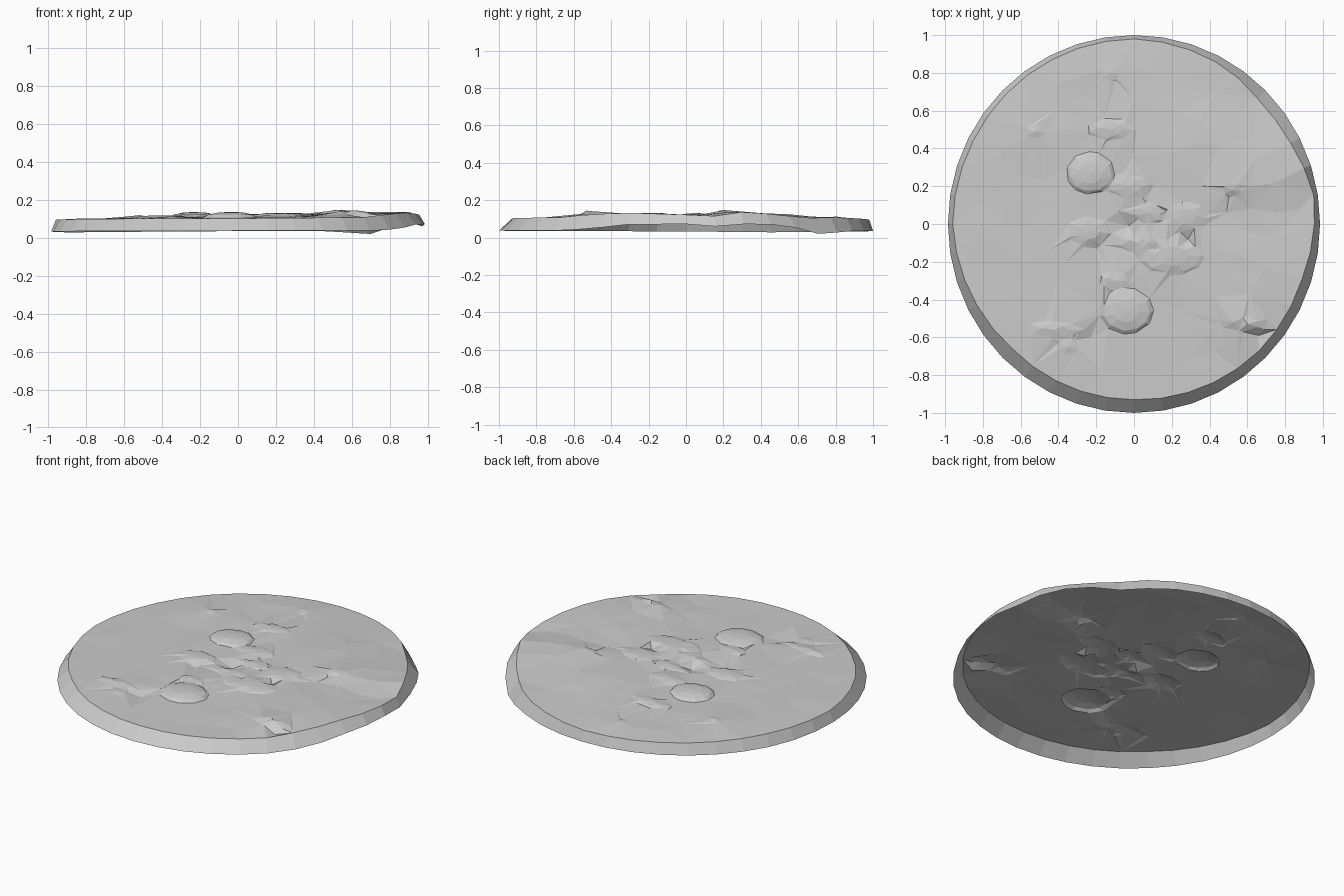
import bpy, math, random
from mathutils import Vector, noise
from mathutils.geometry import delaunay_2d_cdt

if "Cube" in bpy.data.objects:
    bpy.data.objects.remove(bpy.data.objects["Cube"])

random.seed(7)
N = 40

# rim profile by angle: degrees, lower z, skirt inset, upper z
RIM = [(0, .072, .03, .122), (8, .058, .02, .112), (16, .072, .035, .138), (30, .07, .06, .125),
       (42, .035, .06, .105), (48, .005, .06, .105), (56, .035, .04, .108), (90, .035, .02, .095),
       (155, .028, .03, .095), (180, .033, .025, .095), (225, .035, .07, .1), (270, .037, .07, .102),
       (315, .037, .05, .108), (328, .045, .05, .125), (342, .07, .05, .132), (360, .072, .03, .122)]

# broad ground levels: x, y, z
LEVELS = [(-.8, 0, .102), (-.6, .5, .107), (-.6, -.5, .105), (-.3, .8, .103), (-.3, -.85, .103),
          (0, .9, .105), (.1, .6, .115), (.35, .4, .13), (.55, .25, .145), (.85, .25, .143),
          (.5, .07, .117), (.85, .06, .113), (.6, -.2, .13), (.85, -.3, .138), (.6, -.48, .135),
          (.5, -.64, .105), (.2, -.75, .105), (.6, .6, .115), (-.25, 0, .112), (0, 0, .11),
          (.2, -.1, .118), (.15, -.4, .108), (.8, .45, .128)]

# half-buried boulders and broken ground: x, y, rx, ry, height
ROCKS = [(-.23, .27, .125, .11, .026), (-.04, -.46, .14, .12, .028), (.2, -.17, .17, .1, .014),
         (-.12, .5, .13, .06, .013), (-.24, -.04, .12, .08, .012), (.27, .04, .12, .08, .012),
         (-.1, -.3, .08, .06, .014), (-.42, -.56, .15, .05, .014), (-.35, -.65, .06, .05, .012),
         (-.02, .2, .12, .07, .014), (-.52, .49, .06, .04, .012), (-.12, .8, .05, .05, .01),
         (.52, .18, .05, .04, .008), (.08, .06, .07, .06, .013), (.02, -.1, .1, .05, .014),
         (.6, -.53, .17, .04, .012)]

# hollows between the rocks: x, y, radius, depth
PITS = [(-.03, -.01, .06, .022), (.28, -.08, .05, .018), (-.2, -.13, .06, .014),
        (.66, -.59, .05, .025), (-.23, -.6, .05, .016), (.11, -.13, .04, .012)]


def rim_value(a, k):
    d = math.degrees(a) % 360
    for p, q in zip(RIM, RIM[1:]):
        if p[0] <= d <= q[0]:
            return p[k] + (q[k] - p[k]) * (d - p[0]) / (q[0] - p[0])


def rim_pair(a):
    inset = rim_value(a, 2)
    c, s = math.cos(a), math.sin(a)
    return ((c * (.985 - inset), s * (1 - inset), rim_value(a, 3)),
            (c * .985, s, rim_value(a, 1)))


angles = [math.tau * i / N for i in range(N)]
rim = [rim_pair(a) for a in angles]
controls = LEVELS + [p[0] for p in rim[::2]]


def height(x, y):
    ws = [(1 / (((x - a) ** 2 + (y - b) ** 2) ** 1.5 + 1e-4), c) for a, b, c in controls]
    z = sum(w * c for w, c in ws) / sum(w for w, c in ws)
    z += .004 * noise.noise(Vector((x * 5, y * 5, 3)))
    bump = 0
    for cx, cy, rx, ry, h in ROCKS:
        d = ((x - cx) / rx) ** 2 + ((y - cy) / ry) ** 2
        if d < 1:
            bump = max(bump, h * math.sqrt(1 - d))
    for cx, cy, r, h in PITS:
        z -= h * max(0, 1 - math.hypot(x - cx, y - cy) / r)
    return z + bump


# scattered ground points, denser around rocks
pts = [Vector(p[0][:2]) for p in rim]


def add(x, y, gap):
    v = Vector((x, y))
    if v.length < .9 and all((v - p).length > gap for p in pts):
        pts.append(v)


for cx, cy, rx, ry, h in ROCKS:
    n = 11 if rx > .12 and ry > .08 else 7
    for ring, gap in ((.88, .012), (1.03, .012), (.5, .03), (0, .03)):
        for i in range(n if ring else 1):
            a = math.tau * (i + random.uniform(-.2, .2)) / n
            add(cx + rx * ring * math.cos(a), cy + ry * ring * math.sin(a), gap)
for cx, cy, r, h in PITS:
    add(cx, cy, .012)
for x in range(5):
    add(.36 + x * .13, .2 + .02 * (x % 2), .03)
    add(.36 + x * .13, .08 - .02 * (x % 2), .03)
for _ in range(1500):
    r, a = math.sqrt(random.random()) * .9, random.random() * math.tau
    add(r * math.cos(a), r * math.sin(a), .07 + .07 * r)

flat, _, tris, origins, _, _ = delaunay_2d_cdt(pts, [], [list(range(N))], 1, 1e-5)
verts = []
for v, o in zip(flat, origins):
    edge = [i for i in o if i < N]
    verts.append(rim[edge[0]][0] if edge else (v.x, v.y, height(v.x, v.y)))
faces = [tuple(f) for f in tris]

# sloping skirt around the open underside
top_of = {i: k for k, o in enumerate(origins) for i in o if i < N}
base = len(verts)
verts += [p[1] for p in rim]
for i in range(N):
    j = (i + 1) % N
    faces.append((base + i, base + j, top_of[j], top_of[i]))

mesh = bpy.data.meshes.new("rocky_ground")
mesh.from_pydata(verts, [], faces)
mesh.update()
ground = bpy.data.objects.new("rocky_ground", mesh)
bpy.context.collection.objects.link(ground)
